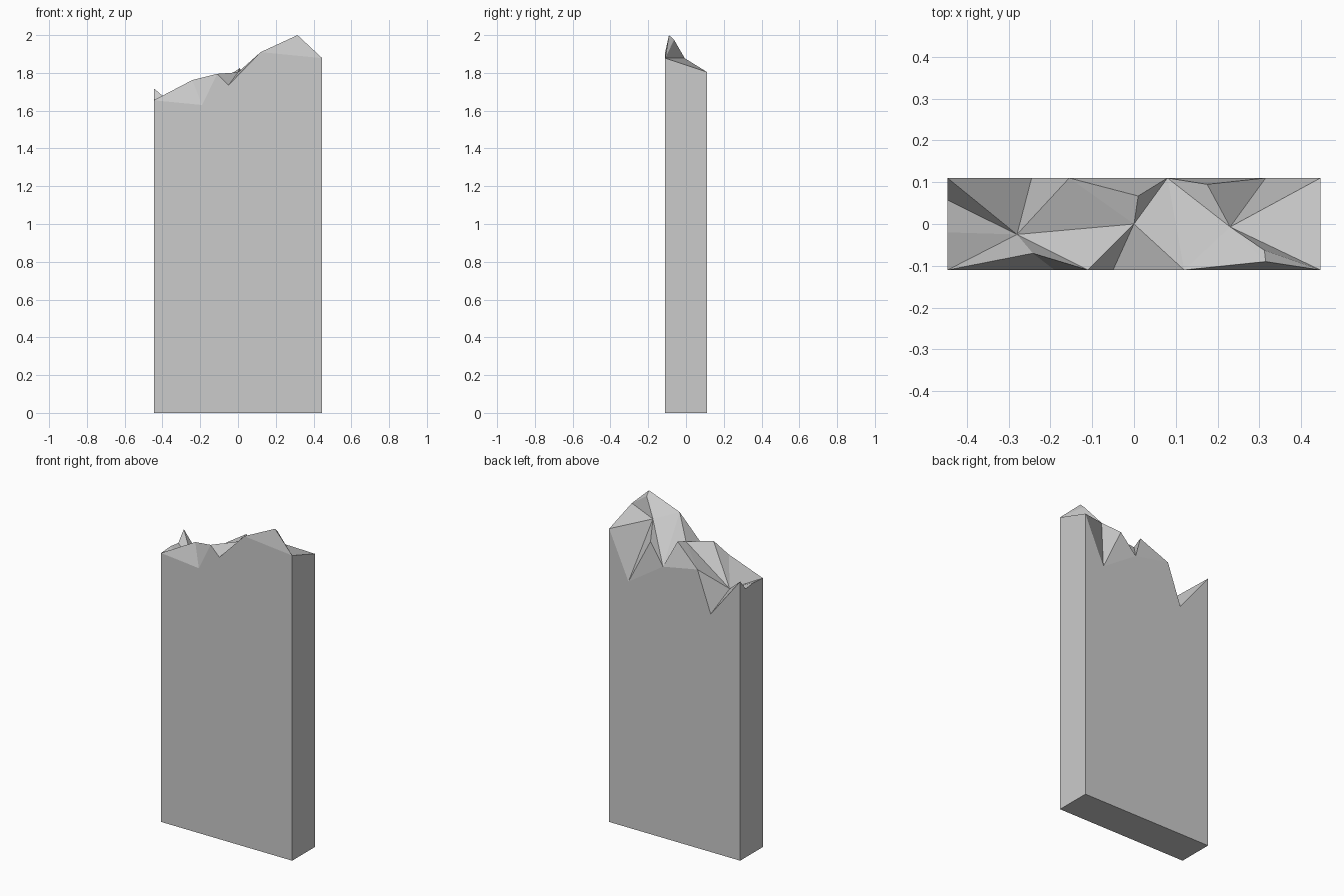
import bpy, bmesh, math
from mathutils import Vector
from mathutils.geometry import delaunay_2d_cdt

if "Cube" in bpy.data.objects:
    bpy.data.objects.remove(bpy.data.objects["Cube"])

W, D = 0.446, 0.11   # half width and half depth of the slab

# Broken rim, counter-clockwise from the front left corner: (position along side, height)
front = [(-W, 1.655), (-0.19, 1.63), (-0.11, 1.795), (-0.05, 1.735), (0.12, 1.91)]
right = [(-D, 1.878)]
back = [(W, 1.805), (0.315, 1.514), (0.08, 1.669), (-0.155, 1.714), (-0.245, 1.464)]
left = [(D, 1.718), (0.057, 1.653), (-0.02, 1.662)]
rim = ([(x, -D, z) for x, z in front] + [(W, y, z) for y, z in right]
       + [(x, D, z) for x, z in back] + [(-W, y, z) for y, z in left])

# Peaks and pits inside the rim
inner = [(-0.28, -0.025, 1.578), (-0.242, -0.07, 1.762), (0, 0, 1.803), (0.01, 0.067, 1.826),
         (0.23, -0.007, 1.878), (0.175, 0.095, 1.793), (0.312, -0.063, 1.975), (0.315, -0.09, 2.0)]
pts = rim + inner
n = len(rim)

# Crease lines: each inner point and the points it runs to
creases = {14: (0, 2, 9, 10, 11, 12, 13, 15, 16), 15: (0, 1, 2), 16: (2, 3, 4, 8, 9, 17),
           17: (8, 9), 18: (4, 5, 6, 7, 8, 19, 20), 19: (7, 8), 20: (5, 21), 21: (4, 5), 8: (4,)}
edges = [(i, (i + 1) % n) for i in range(n)] + [(a, b) for a, bs in creases.items() for b in bs]
co, _, faces, orig, _, _ = delaunay_2d_cdt([Vector(p[:2]) for p in pts], edges, [], 1, 1e-6)

# Jagged top, then straight walls and a flat base
bm = bmesh.new()
verts = [bm.verts.new((c.x, c.y, pts[o[0]][2])) for c, o in zip(co, orig)]
for f in faces:
    bm.faces.new([verts[i] for i in f])
border = [e for e in bm.edges if e.is_boundary]
ext = bmesh.ops.extrude_edge_only(bm, edges=border)["geom"]
for v in ext:
    if isinstance(v, bmesh.types.BMVert):
        v.co.z = 0
bmesh.ops.holes_fill(bm, edges=[e for e in bm.edges if e.is_boundary], sides=0)
bmesh.ops.dissolve_limit(bm, angle_limit=math.radians(0.3), verts=bm.verts[:], edges=bm.edges[:])
bmesh.ops.recalc_face_normals(bm, faces=bm.faces[:])

mesh = bpy.data.meshes.new("broken_slab")
bm.to_mesh(mesh)
bm.free()
bpy.context.collection.objects.link(bpy.data.objects.new("broken_slab", mesh))
